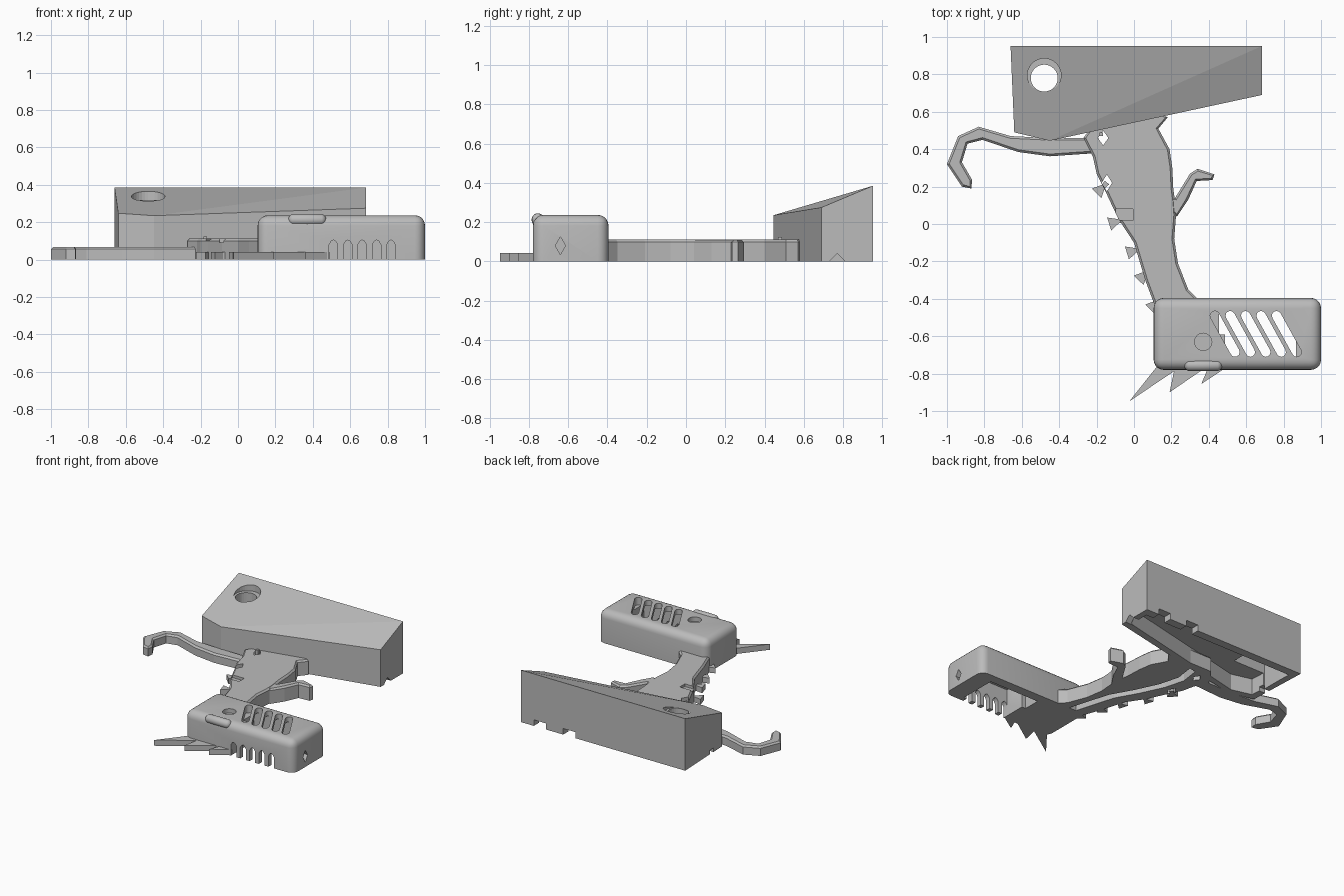
import bpy, bmesh, math
from mathutils import Matrix, Vector

if "Cube" in bpy.data.objects:
    bpy.data.objects.remove(bpy.data.objects["Cube"])

gray = bpy.data.materials.new("plain_gray")
gray.diffuse_color = (0.5, 0.5, 0.5, 1)
gray.use_nodes = True
gray.node_tree.nodes["Principled BSDF"].inputs["Base Color"].default_value = gray.diffuse_color


def finish(name, bm):
    bmesh.ops.recalc_face_normals(bm, faces=bm.faces)
    me = bpy.data.meshes.new(name)
    bm.to_mesh(me)
    bm.free()
    me.materials.append(gray)
    ob = bpy.data.objects.new(name, me)
    bpy.context.collection.objects.link(ob)
    return ob


def prism(name, pts, z0, z1, chamfer=0, matrix=None):
    """Extruded outline with an optional chamfer round the top."""
    bm = bmesh.new()
    n = len(pts)
    lo = [bm.verts.new((x, y, z0)) for x, y in pts]
    hi = [bm.verts.new((x, y, z1 - chamfer)) for x, y in pts]
    bm.faces.new(lo[::-1])
    top = bm.faces.new(hi)
    for i in range(n):
        j = (i + 1) % n
        bm.faces.new((lo[i], lo[j], hi[j], hi[i]))
    bmesh.ops.recalc_face_normals(bm, faces=bm.faces)
    if chamfer:
        bmesh.ops.inset_region(bm, faces=[top], thickness=chamfer, depth=chamfer)
    if matrix:
        bm.transform(matrix)
    return finish(name, bm)


def box(name, x0, x1, y0, y1, z0, z1):
    return prism(name, [(x0, y0), (x1, y0), (x1, y1), (x0, y1)], z0, z1)


def round_box(name, x0, x1, y0, y1, z0, z1, r):
    """Box with rounded upright and top edges, flat at the bottom."""
    bm = bmesh.new()
    bmesh.ops.create_cube(bm, size=1)
    for v in bm.verts:
        v.co = ((x0 + x1) / 2 + v.co.x * (x1 - x0), (y0 + y1) / 2 + v.co.y * (y1 - y0),
                (z0 + z1) / 2 + v.co.z * (z1 - z0))
    edges = [e for e in bm.edges if max(v.co.z for v in e.verts) > z1 - 1e-4]
    bmesh.ops.bevel(bm, geom=edges, offset=r, segments=5, profile=0.5, affect='EDGES')
    return finish(name, bm)


def circle(cx, cy, r, n=32):
    return [(cx + r * math.cos(2 * math.pi * i / n), cy + r * math.sin(2 * math.pi * i / n)) for i in range(n)]


def diamond(cx, cy, w, h):
    return [(cx - w, cy), (cx, cy - h), (cx + w, cy), (cx, cy + h)]


def slot(a, b, r, n=6):
    """Rounded slot outline between two points."""
    a, b = Vector(a), Vector(b)
    t = math.atan2((b - a).y, (b - a).x)
    out = []
    for c, start in ((b, t - math.pi / 2), (a, t + math.pi / 2)):
        for i in range(n + 1):
            ang = start + math.pi * i / n
            out.append((c.x + r * math.cos(ang), c.y + r * math.sin(ang)))
    return out


def cut(ob, cutters):
    for c in cutters:
        m = ob.modifiers.new("cut", 'BOOLEAN')
        m.operation, m.object, m.solver = 'DIFFERENCE', c, 'EXACT'
        bpy.context.view_layer.objects.active = ob
        bpy.ops.object.modifier_apply(modifier=m.name)
        bpy.data.objects.remove(c)


def smooth(ob):
    bpy.ops.object.select_all(action='DESELECT')
    ob.select_set(True)
    bpy.context.view_layer.objects.active = ob
    bpy.ops.object.shade_smooth_by_angle(angle=math.radians(32))


ALONG_Y = Matrix.Rotation(math.radians(90), 4, 'X')    # (x, y, z) -> (x, -z, y)
ALONG_X = Matrix(((0, 0, 1, 0), (1, 0, 0, 0), (0, 1, 0, 0), (0, 0, 0, 1)))  # -> (z, x, y)


def wedge(name, pts, z0, heights):
    """Five-cornered block whose top is folded along one diagonal."""
    bm = bmesh.new()
    lo = [bm.verts.new((x, y, z0)) for x, y in pts]
    hi = [bm.verts.new((x, y, z)) for (x, y), z in zip(pts, heights)]
    bm.faces.new(lo)
    for i in range(5):
        j = (i + 1) % 5
        bm.faces.new((lo[i], lo[j], hi[j], hi[i]))
    bm.faces.new((hi[0], hi[1], hi[4]))
    bm.faces.new((hi[1], hi[3], hi[4]))
    bm.faces.new((hi[1], hi[2], hi[3]))
    return finish(name, bm)


# Wedge-shaped head: shallow pocket below, finger hole, T-shaped clip notches
head = wedge("wedge_head", [(-.66, .952), (.685, .952), (.685, .69), (-.45, .445), (-.64, .49)], 0,
             [.385, .385, .275, .235, .248])
cutters = [prism("pocket", [(-.61, .89), (.64, .89), (.64, .735), (-.44, .49), (-.59, .53)], -.02, .12),
           box("finger_pocket", -.605, -.34, .64, .885, -.01, .2),
           prism("finger_hole", circle(-.48, .78, .072), -.1, .5),
           prism("counterbore", circle(-.48, .795, .09), .318, .5),
           prism("side_notch", [(.73, -.02), (.81, -.02), (.81, 0), (.77, .04), (.73, 0)], .6, .75, matrix=ALONG_X),
           box("left_notch", -.7, -.57, .6, .64, -.02, .03)]
for i, x in enumerate((.29, .53)):
    cutters += [box(f"clip_notch_{i}", x - .05, x + .05, .87, 1, -.02, .045)]
cut(head, cutters)

# Grip plate with a groove running along its underside
grip = prism("grip", [(.12, -.46), (.15, -.60), (.40, -.60), (.45, -.50), (.45, -.43), (.34, -.40), (.29, -.35),
                      (.235, -.21), (.215, -.08), (.225, .05), (.22, .12), (.21, .19), (.205, .30), (.19, .40),
                      (.13, .51), (.18, .57), (.15, .59), (-.18, .59), (-.27, .46), (-.22, .36), (-.20, .27),
                      (-.16, .19), (-.085, .03), (0, -.1), (.06, -.3)], 0, .112, .012)
groove = [(.22, -.54), (.15, -.3), (.09, -.1), (0, .06), (-.08, .23), (-.12, .38), (-.10, .52)]
cut(grip, [prism("groove", groove + [(x + .055, y + .01) for x, y in groove[::-1]], -.02, .06),
           prism("diamond_1", diamond(-.165, .46, .028, .04), -.1, .3),
           prism("diamond_2", diamond(-.145, .22, .028, .045), -.1, .3),
           box("edge_recess", -.10, -.005, .02, .08, .092, .2)])
box("grip_stud", -.185, -.165, .47, .49, .08, .125)

# Trigger prong on the right, curved hook on the left
prism("trigger_prong", [(.19, .08), (.23, .04), (.29, .13), (.335, .23), (.42, .235), (.43, .265), (.34, .295),
                        (.30, .27), (.22, .14), (.19, .14)], 0, .11, .012)
prism("left_hook", [(-.18, .38), (-.19, .46), (-.27, .46), (-.45, .46), (-.66, .47), (-.83, .52), (-.94, .47),
                    (-1, .32), (-.92, .20), (-.87, .19), (-.865, .235), (-.92, .33), (-.89, .43), (-.81, .45),
                    (-.62, .385), (-.45, .362), (-.26, .375)], 0, .068, .012)

# Flared thorns down the left edge
for i, (x, y) in enumerate([(-.165, .20), (-.085, .015), (.01, -.14), (.06, -.265), (.12, -.42)]):
    t = .8 if i in (0, 3, 4) else .3
    pts = [(.03, -.015), (.03, .015), (0, .012), (-.05, .036), (-.05, -.036), (0, -.012)]
    prism(f"thorn_{i}", [(x + math.cos(t) * a - math.sin(t) * b, y + math.sin(t) * a + math.cos(t) * b)
                         for a, b in pts][::-1], 0, .04)

# Spikes at the front foot of the handle box
for i, pts in enumerate([[(.14, -.74), (-.025, -.948), (.24, -.77)],
                         [(.22, -.76), (.19, -.90), (.38, -.77)],
                         [(.40, -.76), (.36, -.855), (.49, -.77)]]):
    prism(f"spike_{i}", pts, 0, .042)

# Rounded handle box: solid over the grip, open chamber behind the slots
case = round_box("handle_box", .105, 1, -.78, -.395, 0, .237, .055)
cutters = [prism("chamber", [(.487, -.745), (.865, -.745), (.865, -.465), (.455, -.465), (.455, -.59), (.487, -.59)],
                 -.02, .20)]
for i in range(5):
    dx = .0825 * i
    cutters.append(prism(f"top_slot_{i}", slot((.432 + dx, -.49), (.54 + dx, -.685), .025), .18, .4))
    x = .51 + .077 * i
    cutters.append(prism(f"front_slot_{i}", [(x - .023, -.02), (x + .023, -.02), (x + .023, .08), (x + .012, .098),
                                             (x, .105), (x - .012, .098), (x - .023, .08)],
                         .73, .9, matrix=ALONG_Y))
cutters.append(prism("dimple", circle(.37, -.63, .046), .205, .4))
cutters.append(prism("end_diamond", diamond(-.64, .08, .026, .045), .9, 1.1, matrix=ALONG_X))
cut(case, cutters)
smooth(case)

# Pill button on the front upper edge
bm = bmesh.new()
bmesh.ops.create_uvsphere(bm, u_segments=20, v_segments=12, radius=.032)
for v in bm.verts:
    x, y, z = v.co
    stretch = .07 if z > 1e-5 else (-.07 if z < -1e-5 else 0)
    v.co = (.37 + z + stretch, -.755 + y, .213 + x)
smooth(finish("pill_button", bm))
